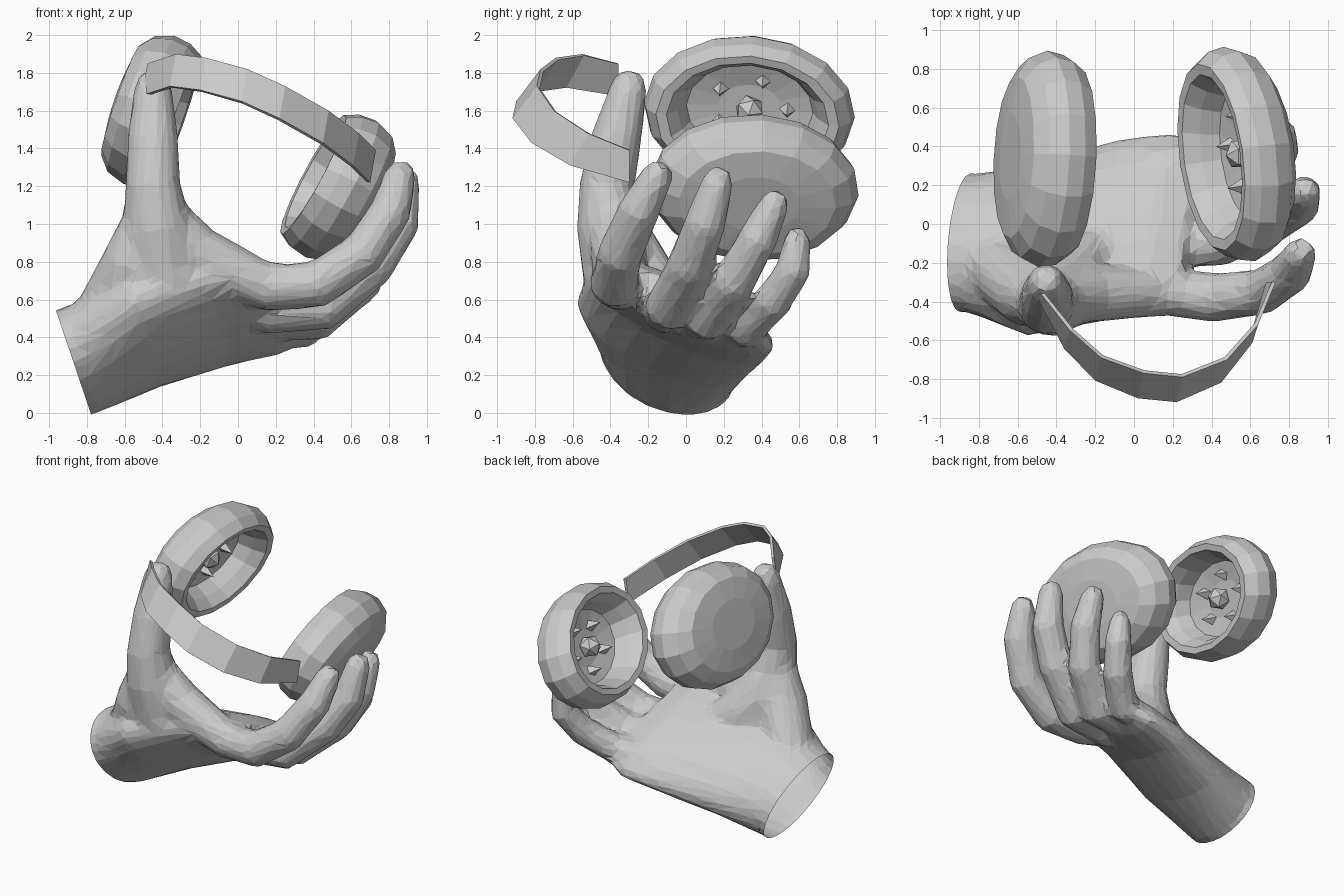
import bpy, bmesh
from math import sin, cos, pi, radians
from mathutils import Vector, Matrix

if "Cube" in bpy.data.objects:
    bpy.data.objects.remove(bpy.data.objects["Cube"], do_unlink=True)

colour = (0.6, 0.6, 0.6, 1)
grey = bpy.data.materials.new("plain grey")
grey.use_nodes = True
grey.diffuse_color = colour
grey.node_tree.nodes["Principled BSDF"].inputs["Base Color"].default_value = colour


def add_object(name, bm):
    bmesh.ops.recalc_face_normals(bm, faces=bm.faces)
    mesh = bpy.data.meshes.new(name)
    bm.to_mesh(mesh)
    bm.free()
    mesh.materials.append(grey)
    obj = bpy.data.objects.new(name, mesh)
    bpy.context.collection.objects.link(obj)
    return obj


def angles(sides):
    return [2 * pi * k / sides for k in range(sides)]


def skin_rings(bm, rings):
    """Bridge consecutive rings of points with quads and cap both ends."""
    loops = [[bm.verts.new(p) for p in ring] for ring in rings]
    n = len(loops[0])
    for a, b in zip(loops, loops[1:]):
        for i in range(n):
            j = (i + 1) % n
            bm.faces.new((a[i], a[j], b[j], b[i]))
    bm.faces.new(loops[0])
    bm.faces.new(loops[-1])


def limb(bm, points, radii):
    """Round tube through the points, ending in a domed tip."""
    pts = [Vector(p) for p in points]
    end = (pts[-1] - pts[-2]).normalized()
    pts.append(pts[-1] + end * radii[-1] * 0.8)
    radii = radii + [radii[-1] * 0.6]
    rings = []
    for i, (p, r) in enumerate(zip(pts, radii)):
        d = pts[min(i + 1, len(pts) - 1)] - pts[max(i - 1, 0)]
        side = d.cross(Vector((0.3, 1, 0))).normalized()
        up = side.cross(d).normalized()
        rings.append([p + (side * cos(t) + up * sin(t)) * r for t in angles(12)])
    skin_rings(bm, rings)


def finger(bm, thickness, *points):
    """Tapering finger whose root is buried in the palm."""
    root = Vector(points[0]) + Vector((-0.25, -0.15 * points[0][1], 0))
    taper = [0.5, 0.95, 1, 0.94, 0.87, 0.67]
    limb(bm, [root, *points], [thickness * t for t in taper])


# Hand: palm sections (x, y, z, half width, half thickness)
bm = bmesh.new()
palm = [(-1.1, -0.08, 0.18, 0.37, 0.26), (-0.82, -0.1, 0.285, 0.38, 0.255),
        (-0.5, -0.12, 0.42, 0.5, 0.21), (-0.1, -0.03, 0.52, 0.52, 0.16),
        (0.15, 0, 0.56, 0.52, 0.135), (0.3, 0, 0.585, 0.46, 0.08)]
tilt = Matrix.Rotation(radians(-25), 3, "X")
rings = []
for x, y, z, width, thickness in palm:
    ring = []
    for t in angles(20):
        p = tilt @ Vector((0, width * cos(t), thickness * sin(t)))
        ring.append(p + Vector((x - 0.3 * p.z, y, z)))
    rings.append(ring)
skin_rings(bm, rings)

# Four curled fingers, from index to little finger
finger(bm, 0.13, (0.15, -0.35, 0.66), (0.42, -0.38, 0.68), (0.66, -0.35, 0.84),
       (0.81, -0.25, 1.07), (0.86, -0.15, 1.26))
finger(bm, 0.13, (0.15, -0.11, 0.54), (0.45, -0.09, 0.56), (0.71, 0.02, 0.78),
       (0.85, 0.1, 1), (0.88, 0.17, 1.23))
finger(bm, 0.123, (0.15, 0.1, 0.49), (0.42, 0.11, 0.5), (0.65, 0.25, 0.69),
       (0.75, 0.38, 0.92), (0.76, 0.47, 1.11))
finger(bm, 0.11, (0.12, 0.3, 0.43), (0.35, 0.32, 0.45), (0.53, 0.46, 0.59),
       (0.62, 0.57, 0.76), (0.62, 0.59, 0.92))

# Thumb with its web, ball and heel
limb(bm, [(-0.3, -0.15, 0.52), (-0.4, -0.34, 0.78), (-0.43, -0.4, 1), (-0.45, -0.42, 1.2),
          (-0.45, -0.37, 1.45), (-0.45, -0.3, 1.73)], [0.14, 0.23, 0.185, 0.15, 0.138, 0.1])
limb(bm, [(-0.42, -0.38, 1.08), (-0.22, -0.36, 0.85), (0.12, -0.35, 0.68)], [0.12, 0.15, 0.13])
limb(bm, [(-0.43, -0.32, 0.92), (-0.3, -0.2, 0.7), (-0.1, -0.08, 0.56)], [0.15, 0.16, 0.1])
limb(bm, [(-0.48, -0.4, 1.05), (-0.54, -0.36, 0.8), (-0.75, -0.18, 0.4)], [0.12, 0.18, 0.18])
blocks = add_object("hand_blocks", bm)

# Fuse the blocks into one faceted skin
fuse = blocks.modifiers.new("fuse", "REMESH")
fuse.mode, fuse.voxel_size = "VOXEL", 0.025
soften = blocks.modifiers.new("soften", "SMOOTH")
soften.factor, soften.iterations = 0.5, 9
facet = blocks.modifiers.new("facet", "DECIMATE")
facet.ratio = 0.07
fused = bpy.data.meshes.new_from_object(
    blocks.evaluated_get(bpy.context.evaluated_depsgraph_get()))
bpy.data.objects.remove(blocks, do_unlink=True)

# Cut the wrist to an open end
bm = bmesh.new()
bm.from_mesh(fused)
bpy.data.meshes.remove(fused)
bmesh.ops.bisect_plane(bm, geom=bm.verts[:] + bm.edges[:] + bm.faces[:],
                       plane_co=(-0.87, 0, 0.265), plane_no=(-0.947, 0, -0.32), clear_outer=True)
for f in bm.faces:
    f.smooth = False
    f.material_index = 0
add_object("hand", bm)


# Ear cups: a padded ring with a recess, swept round an oval
def ear_cup(name, centre, long_axis, opening, height):
    normal = Vector(opening).normalized()
    along = Vector(long_axis)
    along = (along - normal * along.dot(normal)).normalized()
    across = normal.cross(along)
    place = Matrix((along, across, normal)).transposed().to_4x4()
    place.translation = centre
    profile = [(0.4, -0.19), (0.75, -0.17), (0.92, -0.11), (1, -0.01), (0.97, 0.08),
               (0.87, 0.155), (0.77, 0.15), (0.67, 0.07), (0.6, -0.03), (0.3, -0.06)]
    bm = bmesh.new()
    skin_rings(bm, [[(0.56 * r * cos(t), height * r * sin(t), h) for t in angles(16)]
                    for r, h in profile])
    # Speaker nub and the small spikes around it
    bmesh.ops.create_icosphere(bm, subdivisions=1, radius=0.08,
                               matrix=Matrix.Translation((0, 0, -0.01)))
    for t in angles(5):
        bmesh.ops.create_cone(bm, segments=4, radius1=0.045, radius2=0, depth=0.1,
                              matrix=Matrix.Translation((0.2 * cos(t), 0.16 * sin(t), -0.01)))
    obj = add_object(name, bm)
    obj.matrix_world = place


ear_cup("right_ear_cup", (-0.46, 0.335, 1.6), (0.07, 1, -0.08), (0.94, -0.06, -0.33), 0.415)
ear_cup("left_ear_cup", (0.535, 0.36, 1.19), (-0.12, 1, -0.08), (-0.88, -0.1, 0.46), 0.41)

# Headband: flat strip hanging from its upper edge, flaring outward mid-way
upper_edge = [(-0.48, -0.36, 1.85), (-0.33, -0.55, 1.9), (-0.17, -0.69, 1.88), (0.05, -0.77, 1.82),
              (0.25, -0.79, 1.73), (0.48, -0.7, 1.6), (0.64, -0.52, 1.48), (0.73, -0.3, 1.39)]
bm = bmesh.new()
hub = Vector((0.12, -0.3, 1.5))
rings = []
for i, point in enumerate(upper_edge):
    flare = max(0, sin(pi * i / (len(upper_edge) - 1))) ** 0.4
    top = Vector(point)
    drop = Vector((-0.03, -0.13 * flare, -0.17))
    inward = hub - top - drop / 2
    inward -= drop * inward.dot(drop) / drop.length_squared
    inward = inward.normalized() * 0.02
    rings.append([top, top + drop, top + drop + inward, top + inward])
skin_rings(bm, rings)
add_object("headband", bm)
